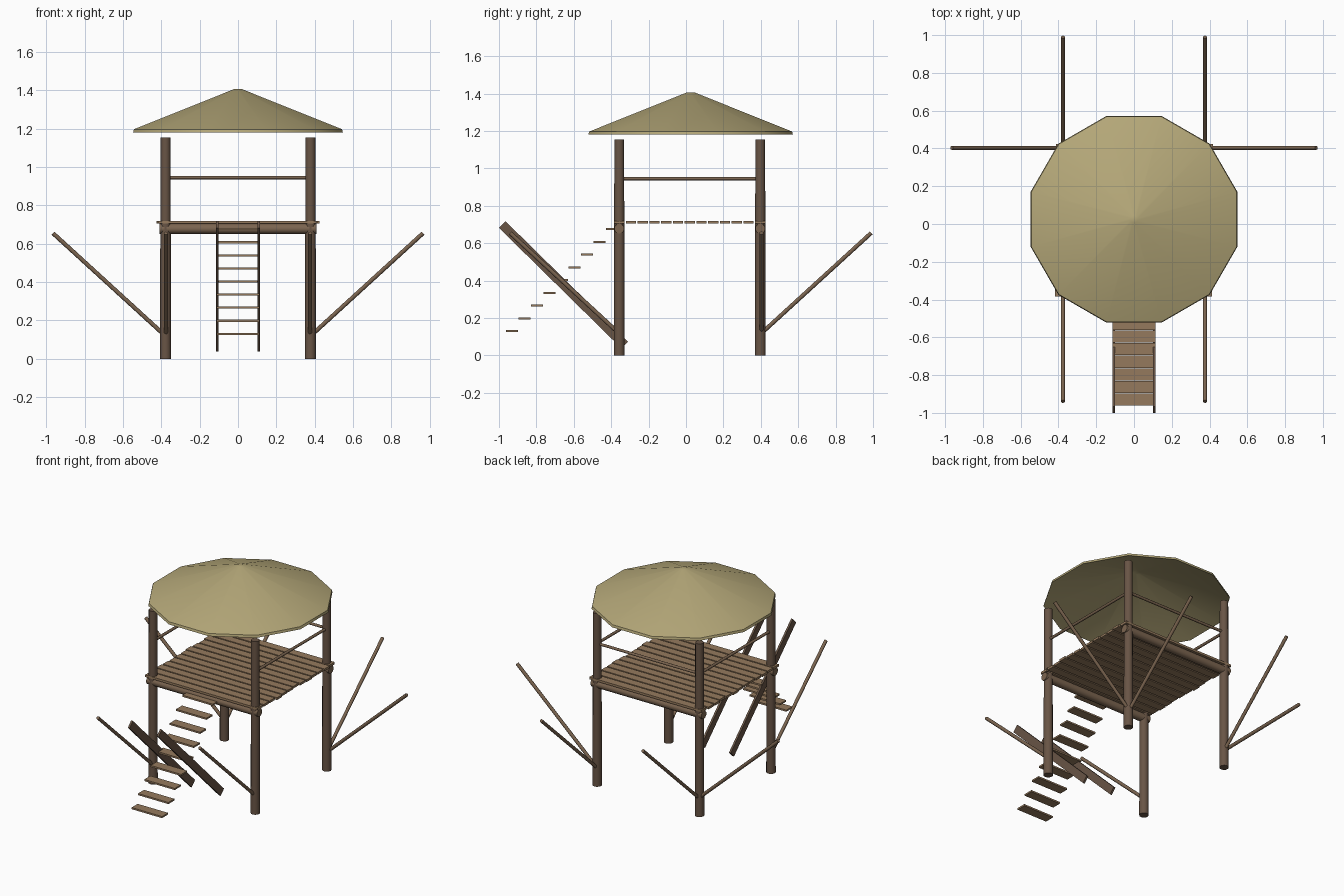
import bpy, bmesh, random
from math import radians, pi, sin, cos
from mathutils import Vector

if "Cube" in bpy.data.objects:
    bpy.data.objects.remove(bpy.data.objects["Cube"])

random.seed(4)

def material(name, rgb):
    m = bpy.data.materials.new(name)
    m.diffuse_color = (*rgb, 1)
    m.use_nodes = True
    m.node_tree.nodes["Principled BSDF"].inputs["Base Color"].default_value = m.diffuse_color
    return m

DARK = material("dark_wood", (0.14, 0.09, 0.06))
MID = material("mid_wood", (0.20, 0.13, 0.08))
LIGHT = material("plank_wood", (0.30, 0.195, 0.11))
THATCH = material("thatch", (0.46, 0.39, 0.19))

def smooth(ob):
    bpy.ops.object.select_all(action='DESELECT')
    ob.select_set(True)
    bpy.context.view_layer.objects.active = ob
    bpy.ops.object.shade_smooth_by_angle(angle=radians(50))

def pole(name, a, b, r, mat, sides=10, r2=None):
    """Round pole from point a to point b."""
    a, b = Vector(a), Vector(b)
    me = bpy.data.meshes.new(name)
    bm = bmesh.new()
    bmesh.ops.create_cone(bm, cap_ends=True, segments=sides, radius1=r,
                          radius2=r2 or r, depth=(b - a).length)
    bm.to_mesh(me)
    bm.free()
    ob = bpy.data.objects.new(name, me)
    bpy.context.collection.objects.link(ob)
    ob.location = (a + b) / 2
    ob.rotation_euler = (b - a).to_track_quat('Z', 'Y').to_euler()
    me.materials.append(mat)
    smooth(ob)
    return ob

def box(name, loc, size, mat, rot=(0, 0, 0)):
    bpy.ops.mesh.primitive_cube_add(size=1, location=loc, rotation=rot)
    ob = bpy.context.object
    ob.name = name
    ob.scale = size
    ob.data.materials.append(mat)
    bpy.ops.object.transform_apply(location=False, rotation=False, scale=True)
    return ob

PX, YF, YB = 0.378, -0.357, 0.397

# Corner posts
for sx in (-1, 1):
    for y, end in ((YF, "front"), (YB, "back")):
        side = "left" if sx < 0 else "right"
        pole(f"post_{end}_{side}", (sx * PX, y, 0), (sx * PX, y, 1.155),
             0.029, DARK, 12, 0.026)

# Round floor beams under the deck
for y, end in ((YF, "front"), (YB, "back")):
    pole(f"floor_beam_{end}", (-0.41, y, 0.678), (0.41, y, 0.678), 0.027, MID, 10)

# Deck planks running side to side
for i in range(13):
    y = YF + i * (YB - YF) / 12
    box(f"deck_plank_{i + 1}", (random.uniform(-0.004, 0.004), y, 0.712),
        (0.84 + random.uniform(-0.012, 0.008), 0.054, 0.015), LIGHT)

# Hand rails on the back and both sides, entry left open
pole("rail_back", (-PX, YB, 0.945), (PX, YB, 0.945), 0.009, MID, 8)
for sx, side in ((-1, "left"), (1, "right")):
    pole(f"rail_{side}", (sx * PX, YF, 0.945), (sx * PX, YB, 0.945), 0.009, MID, 8)

# Outward slanting braces
for sx, side in ((-1, "left"), (1, "right")):
    x = sx * 0.376
    pole(f"brace_side_{side}", (sx * 0.385, 0.403, 0.125), (sx * 0.965, 0.403, 0.655),
         0.011, MID, 8)
    pole(f"brace_back_{side}", (x, 0.41, 0.125), (x, 0.99, 0.655), 0.011, MID, 8)
    pole(f"brace_front_{side}", (x, -0.365, 0.125), (x, -0.94, 0.655), 0.011, MID, 8)

# Stair treads
for i in range(9):
    t = i / 8
    box(f"stair_tread_{i + 1}", (0, -0.93 + 0.535 * t, 0.13 + 0.546 * t),
        (0.225, 0.064, 0.011), LIGHT)

# Slanted stair side boards, leaning against the run of the treads
for sx, side in ((-1, "left"), (1, "right")):
    box(f"stair_board_{side}", (sx * 0.107, -0.655, 0.378), (0.013, 0.92, 0.05),
        DARK, (radians(-44.5), 0, 0))

# Twelve-sided hollow cone roof
N = 12
bm = bmesh.new()
def ring(r, z):
    return [bm.verts.new((r * cos(radians(15) + 2 * pi * k / N),
                          0.025 + r * sin(radians(15) + 2 * pi * k / N), z))
            for k in range(N)]
top, rim, lip, inner = (ring(0.02, 1.407), ring(0.562, 1.197),
                        ring(0.566, 1.181), ring(0.02, 1.388))
for a, b in ((top, rim), (rim, lip), (lip, inner)):
    for k in range(N):
        j = (k + 1) % N
        bm.faces.new((a[k], b[k], b[j], a[j]))
bm.faces.new(top)
bm.faces.new(inner[::-1])
bmesh.ops.recalc_face_normals(bm, faces=bm.faces)
me = bpy.data.meshes.new("roof")
bm.to_mesh(me)
bm.free()
roof = bpy.data.objects.new("roof", me)
bpy.context.collection.objects.link(roof)
me.materials.append(THATCH)
smooth(roof)
